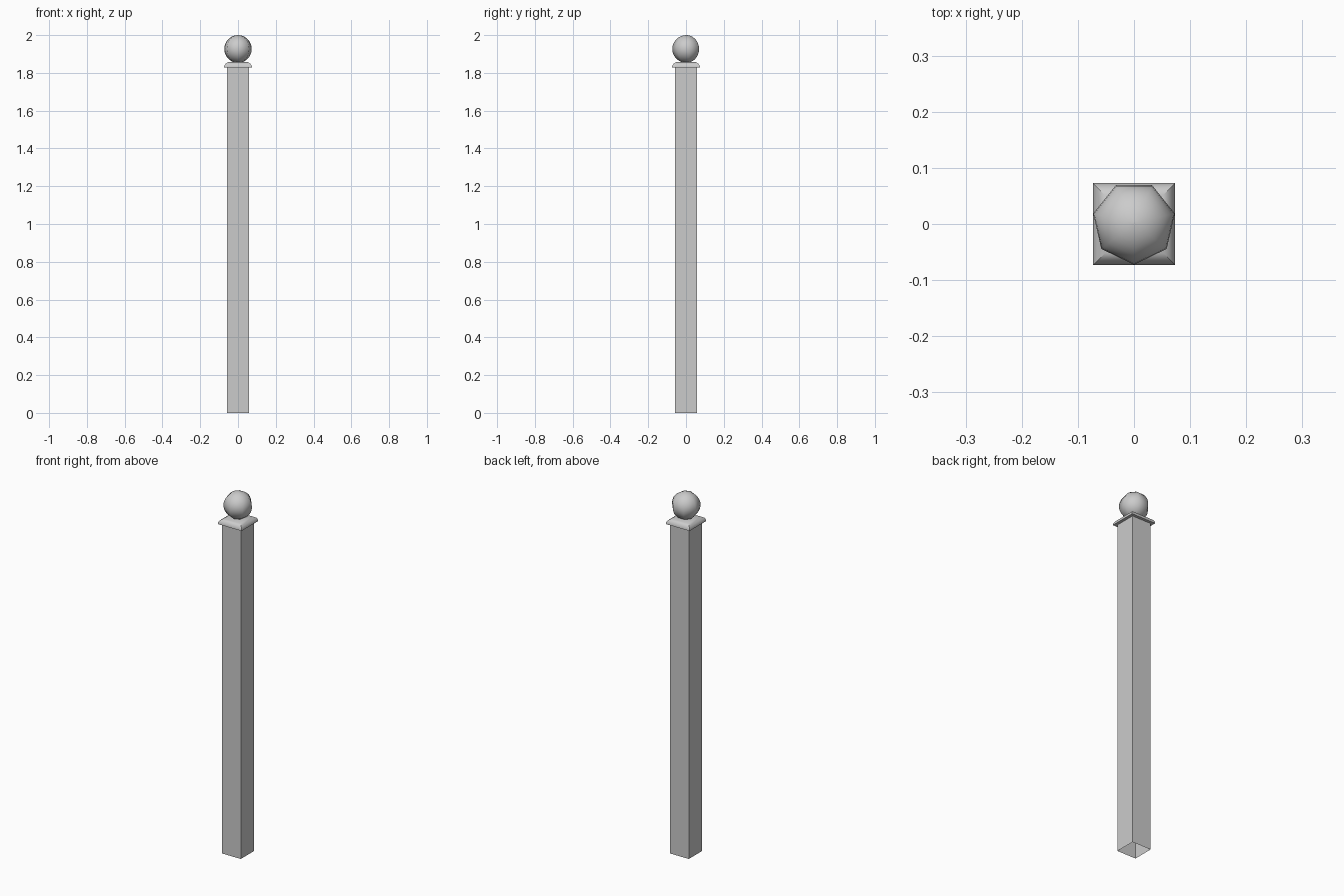
import bpy, bmesh, math

if "Cube" in bpy.data.objects:
    bpy.data.objects.remove(bpy.data.objects["Cube"])


def loft(name, rings, sides, turn, cap_bottom=True, cap_top=True, smooth=None):
    """Stack regular polygon rings given as (corner radius, z)."""
    bm = bmesh.new()
    loops = []
    for r, z in rings:
        loops.append([bm.verts.new((r * math.cos(turn + 2 * math.pi * i / sides),
                                    r * math.sin(turn + 2 * math.pi * i / sides), z))
                      for i in range(sides)])
    for a, b in zip(loops, loops[1:]):
        for i in range(sides):
            j = (i + 1) % sides
            bm.faces.new((a[i], a[j], b[j], b[i]))
    if cap_bottom:
        bm.faces.new(loops[0][::-1])
    if cap_top:
        bm.faces.new(loops[-1])
    mesh = bpy.data.meshes.new(name)
    bm.to_mesh(mesh)
    bm.free()
    ob = bpy.data.objects.new(name, mesh)
    bpy.context.collection.objects.link(ob)
    if smooth:
        bpy.context.view_layer.objects.active = ob
        ob.select_set(True)
        bpy.ops.object.shade_smooth_by_angle(angle=math.radians(smooth))
        ob.select_set(False)
    return ob


S = math.sqrt(2)

# Square post, open at the foot
loft("post", [(0.057 * S, 0), (0.057 * S, 1.83)], 4, math.pi / 4,
     cap_bottom=False, cap_top=False)

# Flared square cap
cap = [(0.057, 1.829), (0.073, 1.829), (0.073, 1.836), (0.066, 1.848), (0.052, 1.857)]
loft("post_cap", [(r * S, z) for r, z in cap], 4, math.pi / 4, smooth=35)

# Seven sided ball finial
R, RINGS = 0.0745, 14
ball = []
for k in range(1, RINGS):
    a = -math.pi / 2 + math.pi * k / RINGS
    ball.append((R * math.cos(a), 1.9265 + 0.0735 * math.sin(a)))
ball[0] = (ball[0][0], ball[0][1])
ob = loft("ball_finial", [(0.002, 1.853)] + ball + [(0.002, 2.0)], 7, -math.pi / 2, smooth=60)
ob.location.y = 0.002
